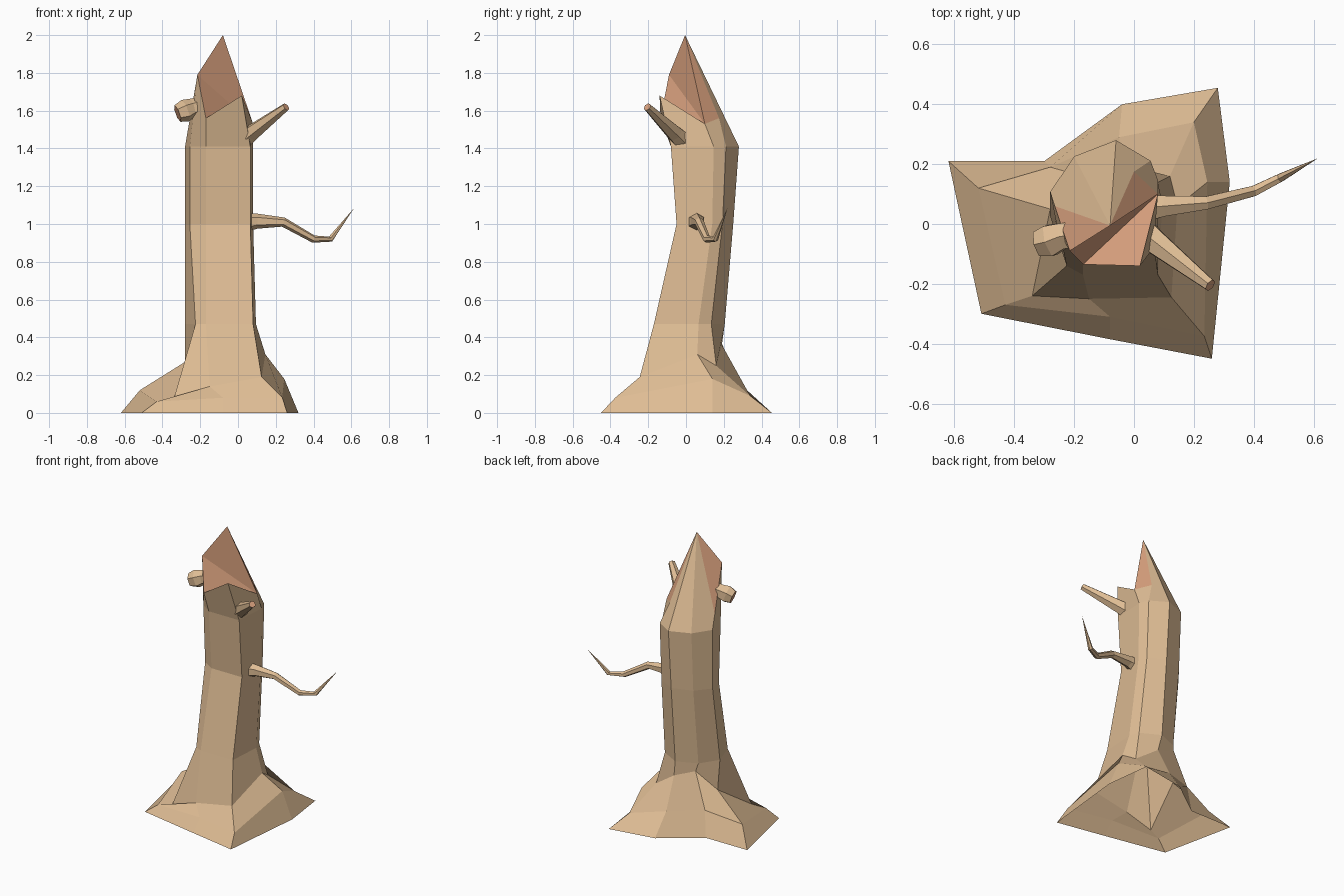
import bpy, bmesh
from mathutils import Vector

if "Cube" in bpy.data.objects:
    bpy.data.objects.remove(bpy.data.objects["Cube"])


def material(name, rgb):
    m = bpy.data.materials.new(name)
    m.diffuse_color = (*rgb, 1)
    m.use_nodes = True
    m.node_tree.nodes["Principled BSDF"].inputs["Base Color"].default_value = m.diffuse_color
    return m


BARK = material("tan bark", (0.74, 0.51, 0.30))
CUT = material("salmon broken wood", (0.70, 0.36, 0.21))


def finish(bm, name):
    mesh = bpy.data.meshes.new(name)
    bm.to_mesh(mesh)
    bm.free()
    mesh.materials.append(BARK)
    mesh.materials.append(CUT)
    ob = bpy.data.objects.new(name, mesh)
    bpy.context.collection.objects.link(ob)
    return ob


def bridge(bm, lower, upper):
    """Skin two rings, skipping corners that merge in a shared vertex."""
    n = len(lower)
    for i in range(n):
        j = (i + 1) % n
        quad = []
        for v in (lower[i], lower[j], upper[j], upper[i]):
            if v not in quad:
                quad.append(v)
        if len(quad) > 2:
            bm.faces.new(quad)


# Trunk: eight columns, from front left counter-clockwise
foot = [(-.51, -.30), (-.08, -.385), (.26, -.45), (.32, .14),
        (.28, .455), (-.04, .40), (-.30, .21), (-.62, .21)]
ridge = [(-.43, -.27, .06), (-.08, -.31, .08), (.235, -.375, .08), (.245, .14, .18),
         (.20, .34, .09), (-.05, .29, .15), (-.28, .19, .18), (-.52, .12, .12)]
neck = [(-.34, -.24, .075), (-.15, -.25, .14), (.125, -.245, .19), (.145, .06, .31),
        (.12, .16, .25), (-.04, .19, .36), (-.19, .165, .42), (-.28, .05, .27)]
# Section: x, and depth from front (0) to back (1)
section = [(-.255, .17), (-.17, 0), (.065, 0), (.08, .63),
           (.055, .81), (-.06, 1), (-.20, .85), (-.28, .52)]


def trunk_ring(z, front, back, grow=0):
    return [(x + grow * (x > 0), front + t * (back - front), z) for x, t in section]


low = trunk_ring(.47, -.17, .205, .015)
low[0] = (-.225, -.14, .47)          # tip of the root fold on the front
rings = [[(x, y, 0) for x, y in foot], ridge, neck, low,
         trunk_ring(1.0, -.05, .25), trunk_ring(1.41, -.08, .28)]
bm = bmesh.new()
loops = [[bm.verts.new(p) for p in ring] for ring in rings]

# Broken top: back columns run together into one splinter tip
apex = bm.verts.new((-.08, -.005, 2.0))
rim = [bm.verts.new(p) for p in [(-.215, -.09, 1.79), (-.17, -.135, 1.56), (.02, -.14, 1.68),
                                 (.08, .10, 1.53), (.0, .175, 1.56)]]
side = bm.verts.new((-.265, .06, 1.5))
loops.append(rim + [apex, apex, side])
for lower, upper in zip(loops, loops[1:]):
    bridge(bm, lower, upper)
a, b, c, d, e = rim
for tri in ((a, apex, side), (a, d, apex), (d, e, apex), (a, b, d), (b, c, d)):
    bm.faces.new(tri).material_index = 1
finish(bm, "trunk")


def branch(name, path, radii, sides=6, cut_end=True):
    """Tapered tube along a path; a zero radius ends in a point."""
    bm = bmesh.new()
    pts = [Vector(p) for p in path]
    previous = None
    for i, (p, r) in enumerate(zip(pts, radii)):
        along = (pts[min(i + 1, len(pts) - 1)] - pts[max(i - 1, 0)]).normalized()
        if r == 0:
            ring = [bm.verts.new(p)] * sides
        else:
            ring = [v for v in bmesh.ops.create_circle(bm, segments=sides, radius=r)["verts"]]
            turn = along.to_track_quat('Z', 'Y')
            for v in ring:
                v.co = turn @ v.co + p
        if previous:
            bridge(bm, previous, ring)
        previous = ring
    if cut_end:
        bm.faces.new(previous).material_index = 1
    bmesh.ops.recalc_face_normals(bm, faces=bm.faces)
    finish(bm, name)


# Branches
branch("long_crooked_branch",
       [(.05, .055, 1.01), (.10, .06, 1.015), (.24, .07, 1.01), (.40, .11, .92),
        (.49, .155, .92), (.615, .22, 1.085)],
       [.05, .04, .025, .02, .016, 0], cut_end=False)
branch("upper_broken_branch",
       [(.02, -.02, 1.44), (.07, -.06, 1.48), (.255, -.205, 1.62)], [.055, .046, .022])
branch("left_knot_stub",
       [(-.17, -.03, 1.63), (-.24, -.04, 1.615), (-.28, -.055, 1.60), (-.32, -.065, 1.585)],
       [.05, .05, .06, .047])
